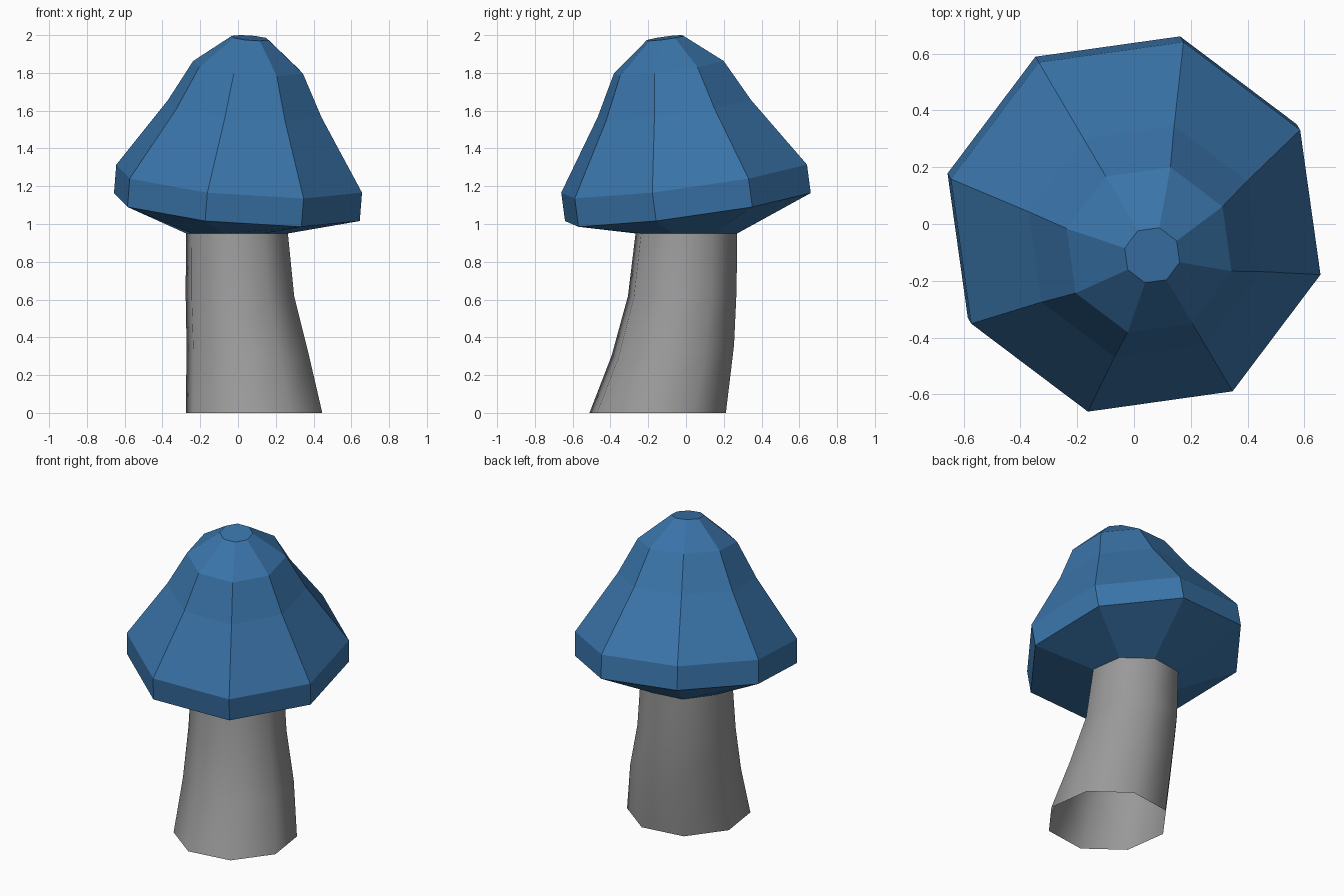
import bpy, bmesh, math

if "Cube" in bpy.data.objects:
    bpy.data.objects.remove(bpy.data.objects["Cube"])

SIDES = 8
START = math.radians(-14.5)            # direction of the first corner
LEAN = (math.cos(math.radians(-59.5)), math.sin(math.radians(-59.5)))  # low side


def material(name, color):
    m = bpy.data.materials.new(name)
    m.diffuse_color = (*color, 1.0)
    m.use_nodes = True
    m.node_tree.nodes["Principled BSDF"].inputs["Base Color"].default_value = m.diffuse_color
    return m


def loft(name, rings, mat, cap_top=False, smooth=False):
    """Skin octagonal rings given as (x, y, z, radius, slope towards LEAN)."""
    bm = bmesh.new()
    loops = []
    for cx, cy, cz, r, slope in rings:
        loop = []
        for i in range(SIDES):
            a = START + i * 2 * math.pi / SIDES
            dx, dy = r * math.cos(a), r * math.sin(a)
            dz = -slope * (dx * LEAN[0] + dy * LEAN[1])
            loop.append(bm.verts.new((cx + dx, cy + dy, cz + dz)))
        loops.append(loop)
    for lo, hi in zip(loops, loops[1:]):
        for i in range(SIDES):
            j = (i + 1) % SIDES
            bm.faces.new((lo[i], lo[j], hi[j], hi[i]))
    if cap_top:
        bm.faces.new(loops[-1])
    for f in bm.faces:
        f.smooth = smooth
    mesh = bpy.data.meshes.new(name)
    bm.to_mesh(mesh)
    bm.free()
    mesh.materials.append(mat)
    obj = bpy.data.objects.new(name, mesh)
    bpy.context.collection.objects.link(obj)
    return obj


blue = material("cap blue", (0.042, 0.175, 0.40))
grey = material("stem grey", (0.32, 0.32, 0.32))

# Stem: curved, flaring to the ground, open at the bottom
loft("stem", [
    (0.085, -0.150, 0.00, 0.373, 0.0),
    (0.052, -0.070, 0.33, 0.335, 0.12),
    (0.010, -0.020, 0.63, 0.297, 0.06),
    (-0.005, 0.002, 0.95, 0.278, 0.0),
], grey, smooth=True)

# Cap: underside, rim band and tilted bell
T = 0.156
loft("cap", [
    (-0.005, 0.002, 0.95, 0.278, 0.0),
    (-0.006, 0.010, 1.09, 0.672, T),
    (0.006, -0.010, 1.24, 0.672, T),
    (0.036, -0.062, 1.61, 0.420, T),
    (0.053, -0.091, 1.83, 0.300, T),
    (0.064, -0.110, 1.985, 0.100, T),
], blue, cap_top=True)
